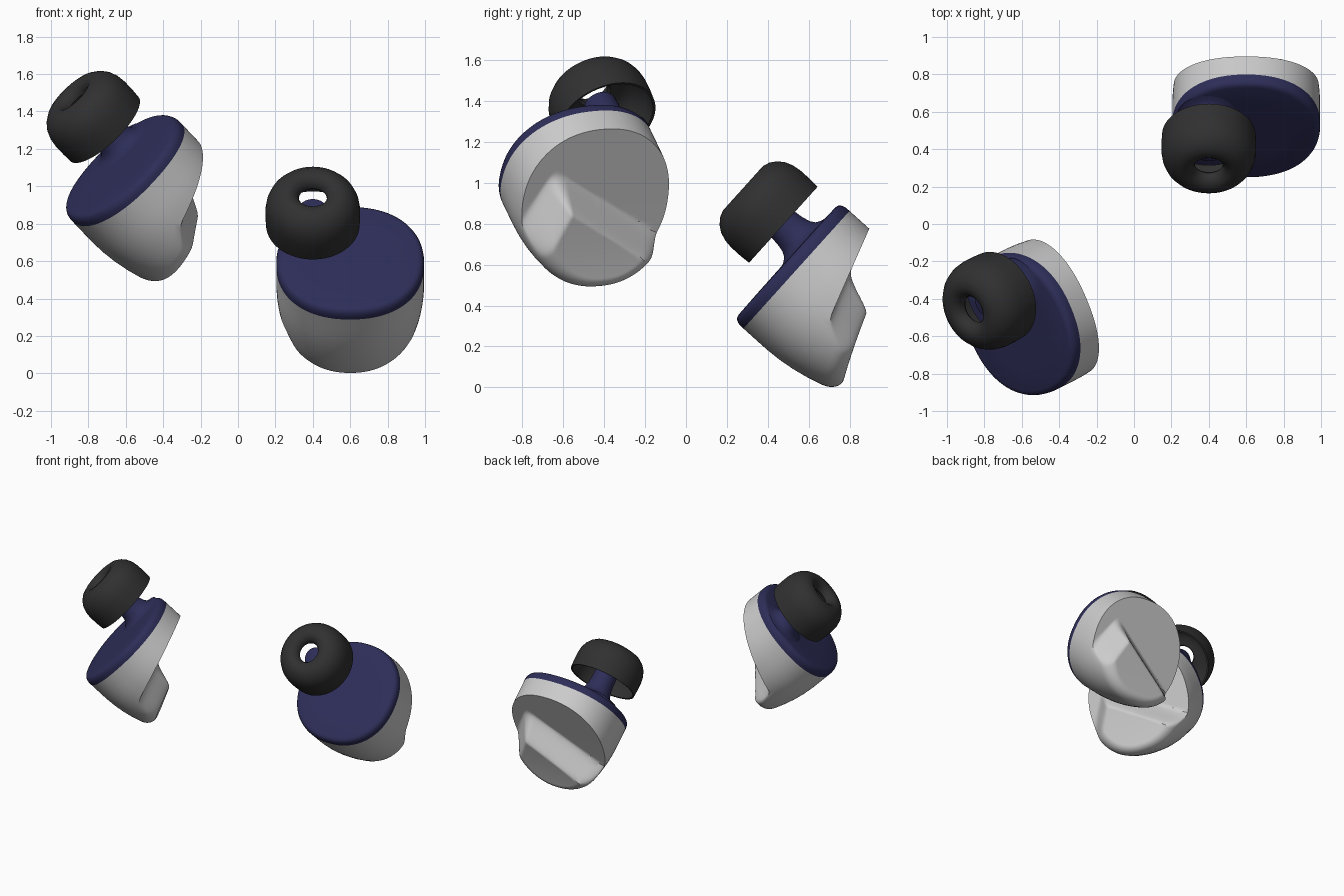
import bpy, bmesh, math
from mathutils import Matrix, Vector

if "Cube" in bpy.data.objects:
    bpy.data.objects.remove(bpy.data.objects["Cube"])

SEG = 128
AX, AY = 0.395, 0.387      # body outline half sizes
TIP = (-0.20, 0.12)        # nozzle axis on the inner face


def material(name, rgb):
    m = bpy.data.materials.new(name)
    m.diffuse_color = (*rgb, 1)
    m.use_nodes = True
    m.node_tree.nodes["Principled BSDF"].inputs["Base Color"].default_value = m.diffuse_color
    return m


navy = material("navy_plastic", (0.027, 0.027, 0.10))
black = material("black_rubber", (0.03, 0.03, 0.03))


def outline(i):
    """Slightly squared circle."""
    a = 2 * math.pi * i / SEG
    c, s = math.cos(a), math.sin(a)
    p = 2 / 2.2
    return AX * math.copysign(abs(c) ** p, c), AY * math.copysign(abs(s) ** p, s)


def circle(i):
    a = 2 * math.pi * i / SEG
    return math.cos(a), math.sin(a)


def loft(rings, pole=None, closed=False):
    """Bridge rings of points into a mesh, optionally ending in one pole point."""
    bm = bmesh.new()
    loops = [[bm.verts.new(p) for p in r] for r in rings]
    pairs = list(zip(loops, loops[1:])) + ([(loops[-1], loops[0])] if closed else [])
    for a, b in pairs:
        for i in range(SEG):
            j = (i + 1) % SEG
            bm.faces.new((a[i], a[j], b[j], b[i]))
    if pole:
        c = bm.verts.new(pole)
        for i in range(SEG):
            bm.faces.new((loops[-1][i], loops[-1][(i + 1) % SEG], c))
    return bm


def finish(bm, name, flip=False):
    bmesh.ops.recalc_face_normals(bm, faces=bm.faces)
    if flip:
        bmesh.ops.reverse_faces(bm, faces=bm.faces)
    me = bpy.data.meshes.new(name)
    bm.to_mesh(me)
    bm.free()
    return me


def smooth(x):
    x = max(0.0, min(1.0, x))
    return x * x * (3 - 2 * x)


def depth(u, v, t):
    """Outer side of the shell: slanted face plus a raised corner-shaped grip."""
    base = 0.13 + 0.33 * (0.387 - v)
    d1 = (u - 0.24) * 0.53 - (v - 0.20) * 0.848
    d2 = -(u - 0.24) * 0.85 - (v - 0.20) * 0.53
    rise = smooth(d1 / 0.085) * smooth(d2 / 0.10)
    e, r = (1 - t) * 0.39, 0.09
    drop = r - math.sqrt(max(0, r * r - (r - e) ** 2)) if e < r else 0
    top = 0.424 - 0.355 * v - drop
    return base + max(0, top - base) * rise


def shell_point(u, v, d):
    k = 1 - 1.2 * max(0, d - 0.13) ** 2
    return (u * k, v * k, -d)


def shell_mesh():
    rings = []
    for k in range(7):                      # side wall
        rings.append([shell_point(*outline(i), depth(*outline(i), 1) * k / 6)
                      for i in range(SEG)])
    n = 56
    for k in range(n - 1, 0, -1):           # outer face
        t = 0.5 * (k / n) + 0.5 * math.sin(math.pi / 2 * k / n)
        ring = []
        for i in range(SEG):
            u, v = (c * t for c in outline(i))
            ring.append(shell_point(u, v, depth(u, v, t)))
        rings.append(ring)
    return finish(loft(rings, shell_point(0, 0, depth(0, 0, 0))), "shell")


def inner_cap_mesh():
    prof = [(1, 0), (1, 0.02), (0.993, 0.036), (0.975, 0.05), (0.95, 0.059),
            (0.91, 0.063), (0.6, 0.065)]
    rings = [[(outline(i)[0] * s, outline(i)[1] * s, z) for i in range(SEG)]
             for s, z in prof]
    return finish(loft(rings, (0, 0, 0.066)), "inner_cap")


def lathe(prof, name, pole=None, closed=False):
    rings = [[(TIP[0] + r * circle(i)[0], TIP[1] + r * circle(i)[1], z)
              for i in range(SEG)] for r, z in prof]
    return finish(loft(rings, pole and (*TIP, pole), closed), name)


nozzle = lathe([(0.17, 0.062), (0.14, 0.07), (0.115, 0.085), (0.1, 0.11), (0.09, 0.15),
                (0.085, 0.2), (0.082, 0.30), (0.076, 0.315), (0.065, 0.32)],
               "nozzle", pole=0.32)
ear_tip = lathe([(0.238, 0.197), (0.25, 0.195), (0.253, 0.25), (0.253, 0.31), (0.247, 0.355),
                 (0.232, 0.395), (0.21, 0.425), (0.18, 0.449), (0.145, 0.461), (0.115, 0.458),
                 (0.09, 0.442), (0.077, 0.42), (0.075, 0.40), (0.085, 0.385), (0.12, 0.39),
                 (0.17, 0.385), (0.21, 0.355), (0.232, 0.31), (0.238, 0.25)],
                "ear_tip", closed=True)
parts = [(shell_mesh(), None), (inner_cap_mesh(), navy), (nozzle, navy), (ear_tip, black)]
for me, mat in parts:
    if mat:
        me.materials.append(mat)


def place(prefix, origin, u_axis, normal):
    """Put one earbud in the scene: normal points out of the ear tip."""
    n = Vector(normal).normalized()
    u = Vector(u_axis)
    u = (u - n * u.dot(n)).normalized()
    v = n.cross(u)
    mat = Matrix.Translation(origin) @ Matrix((u, v, n)).transposed().to_4x4()
    for me, _ in parts:
        ob = bpy.data.objects.new(prefix + "_" + me.name, me)
        bpy.context.collection.objects.link(ob)
        ob.matrix_world = mat


# Two earbuds lying at different angles
place("right_bud", (0.60, 0.54, 0.575), (1, 0, 0), (0, -0.743, 0.67))
place("left_bud", (-0.59, -0.53, 1.07), (0.383, -0.92, -0.083), (-0.65, -0.33, 0.685))

bpy.ops.object.select_all(action='DESELECT')
for ob in bpy.context.collection.objects:
    if ob.name.startswith("right_bud"):
        ob.select_set(True)
        bpy.context.view_layer.objects.active = ob
for me, _ in parts:
    me.shade_smooth()
for me, _ in parts:
    me.set_sharp_from_angle(angle=math.radians(35))
